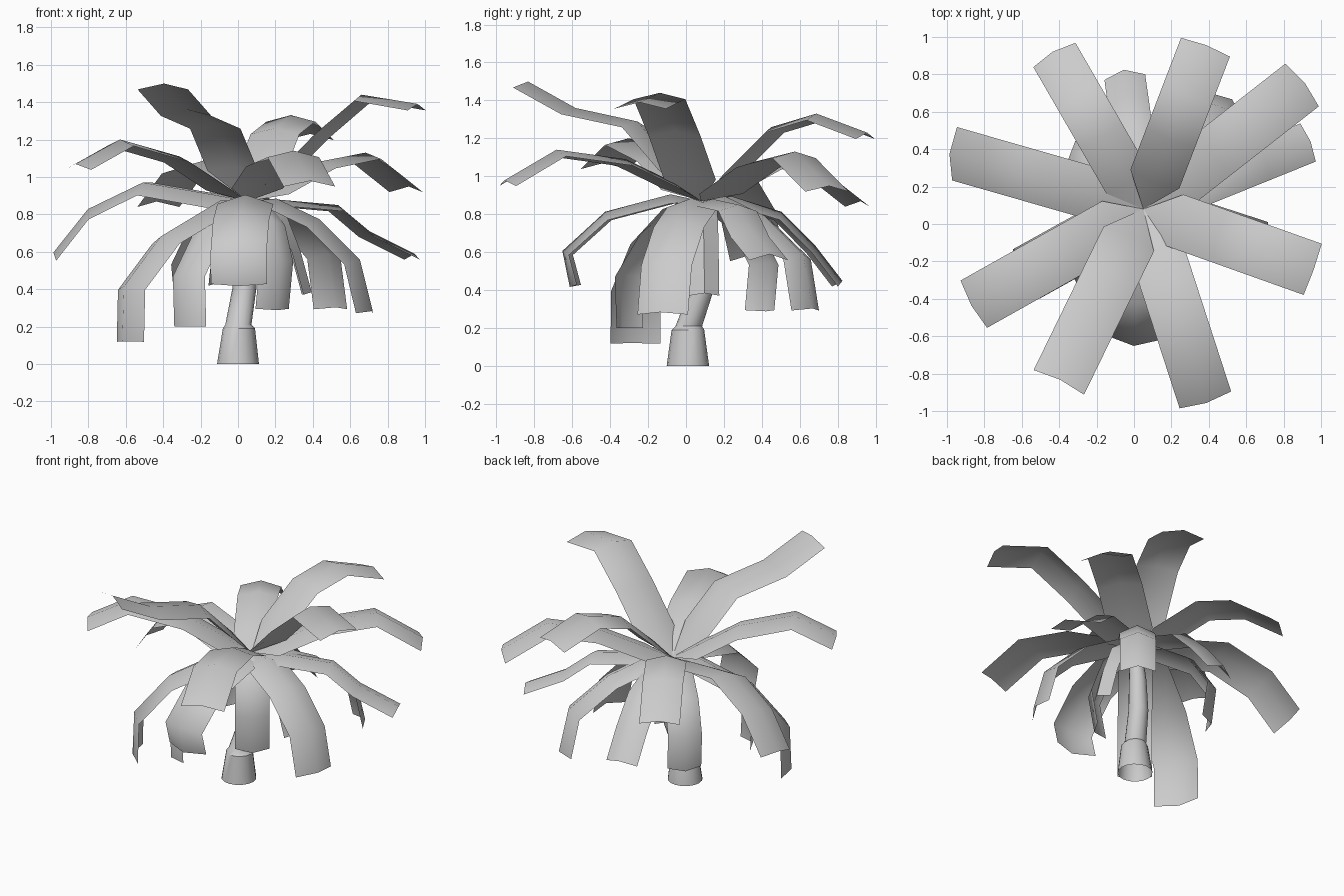
import bpy, bmesh
from math import cos, sin, pi, radians
from mathutils import Vector

if "Cube" in bpy.data.objects:
    bpy.data.objects.remove(bpy.data.objects["Cube"])

CROWN = Vector((0.05, 0.08, 0.87))


def finish(bm, name, angle):
    me = bpy.data.meshes.new(name)
    bm.to_mesh(me)
    bm.free()
    ob = bpy.data.objects.new(name, me)
    bpy.context.collection.objects.link(ob)
    bpy.ops.object.select_all(action='DESELECT')
    ob.select_set(True)
    bpy.context.view_layer.objects.active = ob
    bpy.ops.object.shade_smooth_by_angle(angle=radians(angle))
    return ob


# Leaf strip: starts at a point on the crown, then rows of three vertices
# following a side profile of (distance from crown, height); roll tilts it sideways
def frond(name, az, width, profile, roll=0, fold=0.035):
    a, t = radians(az), radians(roll)
    out, side = Vector((cos(a), sin(a), 0)), Vector((-sin(a), cos(a), 0))
    pts = [Vector((CROWN.x, CROWN.y, 0)) + out * r + Vector((0, 0, z)) for r, z in profile]
    bm = bmesh.new()
    root = bm.verts.new(CROWN)
    rows = []
    for i, p in enumerate(pts):
        before = pts[i - 1] if i else CROWN
        after = pts[min(i + 1, len(pts) - 1)]
        up = (after - before).normalized().cross(side)
        across, normal = side * cos(t) + up * sin(t), up * cos(t) - side * sin(t)
        rows.append([bm.verts.new(p + across * s * width / 2 + normal * fold * (0.3 - abs(s)))
                     for s in (-1, 0, 1)])
    for k in (0, 1):
        bm.faces.new((root, rows[0][k], rows[0][k + 1]))
        for lo, hi in zip(rows, rows[1:]):
            bm.faces.new((lo[k], hi[k], hi[k + 1], lo[k + 1]))
    bmesh.ops.recalc_face_normals(bm, faces=bm.faces)
    return finish(bm, name, 60)


# Trunk: stacked tapered segments leaning towards the crown, open below
def trunk():
    rings = [(0, 0.01, 0, 0.112), (0.005, 0.01, 0.19, 0.086),
             (0.002, 0.015, 0.21, 0.07), (0.035, 0.085, 0.41, 0.064),
             (0.04, 0.085, 0.63, 0.056), (0.05, 0.08, 0.84, 0.04)]
    n = 16
    bm = bmesh.new()
    loops = [[bm.verts.new((x + r * cos(2 * pi * i / n), y + r * sin(2 * pi * i / n), z))
              for i in range(n)] for x, y, z, r in rings]
    for lo, hi in zip(loops, loops[1:]):
        for i in range(n):
            j = (i + 1) % n
            bm.faces.new((lo[i], lo[j], hi[j], hi[i]))
    bm.faces.new(loops[-1])
    finish(bm, "trunk", 35)


trunk()

# Upper fronds: azimuth, width, side profile, roll
upper = [
    (69, .28, [(.155, 1.02), (.40, 1.25), (.65, 1.32), (.935, 1.22)], 0),
    (120, .26, [(.16, .94), (.45, 1.08), (.70, 1.04), (.965, .86)], 0),
    (-116, .30, [(.16, 1.05), (.38, 1.28), (.74, 1.35), (1.02, 1.49)], 0),
    (38, .29, [(.16, .93), (.48, 1.07), (.80, 1.12), (1.09, .94)], 0),
    (22, .22, [(.16, .87), (.52, .84), (.70, .70), (.96, .58)], 0),
    (-19.6, .29, [(.16, 1.0), (.40, 1.23), (.65, 1.43), (.965, 1.38)], 0),
    (-72, .29, [(.16, .96), (.42, 1.08), (.80, 1.13), (1.085, .97)], 0),
    (209.3, .29, [(.16, .95), (.42, 1.10), (.78, 1.19), (1.05, 1.06)], 0),
    (164, .29, [(.16, .89), (.58, .96), (.88, .82), (1.07, .59)], -14),
]

# Lower, drooping fronds
lower = [
    (98, .22, [(.16, .88), (.42, .80), (.60, .62), (.74, .44)], 0),
    (51, .23, [(.16, .88), (.42, .78), (.68, .58), (.74, .30)], 0),
    (-18, .28, [(.16, .87), (.40, .76), (.62, .55), (.69, .28)], 0),
    (209, .30, [(.16, .86), (.52, .67), (.74, .41), (.75, .12)], 0),
    (-94, .30, [(.16, .89), (.50, .80), (.72, .60), (.68, .42)], 0),
    (135, .22, [(.12, .86), (.36, .75), (.50, .54), (.47, .29)], 0),
    (231, .22, [(.14, .86), (.35, .72), (.53, .48), (.52, .20)], 0),
    (-54, .22, [(.10, .86), (.22, .76), (.30, .55), (.26, .29)], 0),
    (3, .16, [(.10, .86), (.20, .78), (.27, .60), (.33, .38)], 0),
]

for label, group, fold in (("upper_frond", upper, .035), ("lower_frond", lower, .05)):
    for i, (az, width, profile, roll) in enumerate(group):
        frond(f"{label}_{i + 1}", az, width, profile, roll, fold)
